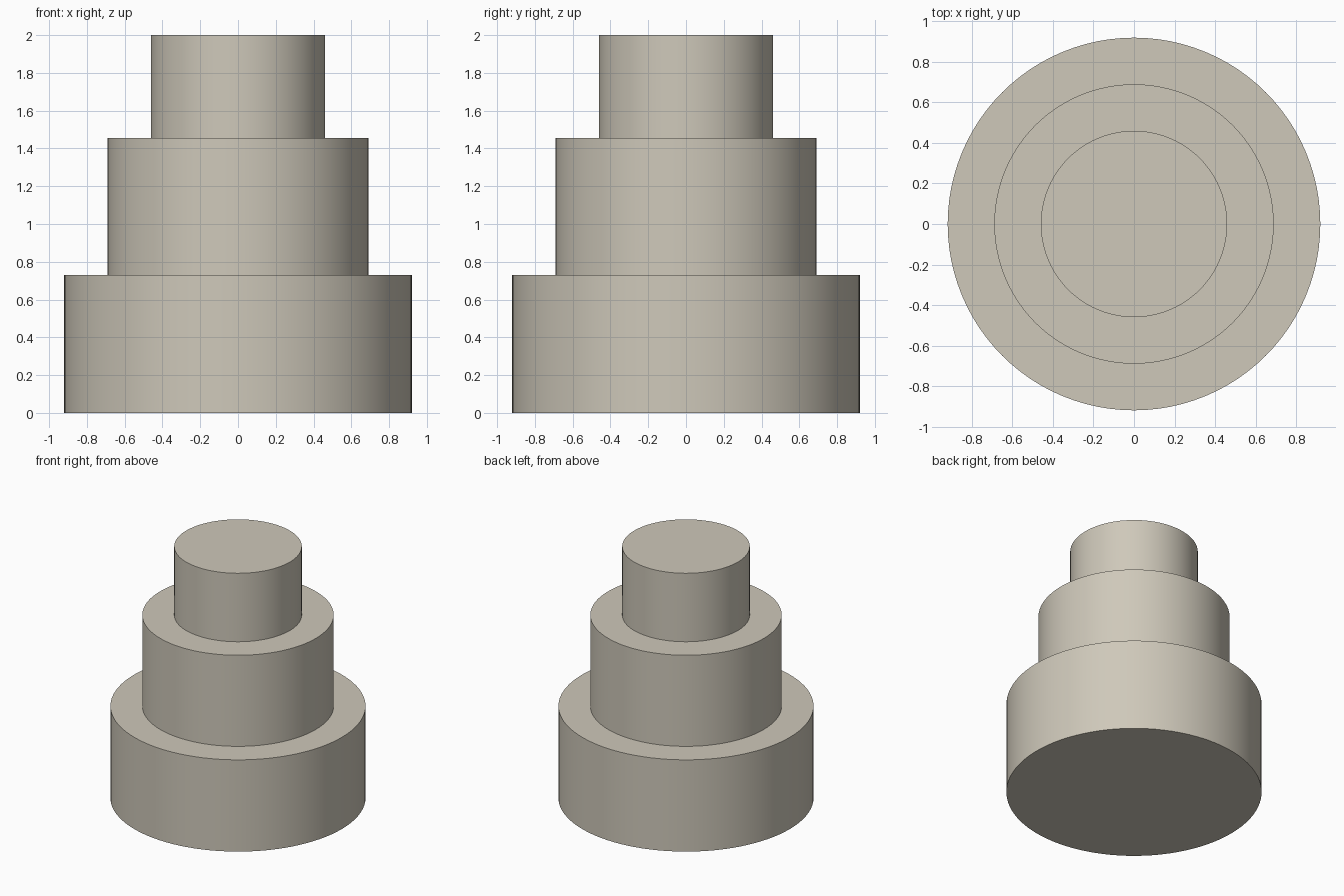
import bpy
import math

cube = bpy.data.objects.get("Cube")
if cube:
    bpy.data.objects.remove(cube, do_unlink=True)

# Single warm stone colour
stone = bpy.data.materials.new("warm_stone")
stone.use_nodes = True
colour = (0.62, 0.58, 0.49, 1.0)
stone.diffuse_color = colour
stone.node_tree.nodes["Principled BSDF"].inputs["Base Color"].default_value = colour


def tier(name, radius, bottom, top):
    """Upright round tier with a smooth side and sharp rims."""
    bpy.ops.mesh.primitive_cylinder_add(
        vertices=96, radius=radius, depth=top - bottom,
        location=(0, 0, (bottom + top) / 2))
    obj = bpy.context.object
    obj.name = name
    obj.data.name = name
    obj.data.materials.append(stone)
    bpy.ops.object.shade_smooth_by_angle(angle=math.radians(30))


# Three stacked tiers, narrowing upward
tier("bottom_tier", 0.92, 0.0, 0.73)
tier("middle_tier", 0.69, 0.73, 1.455)
tier("top_tier", 0.46, 1.455, 2.0)
